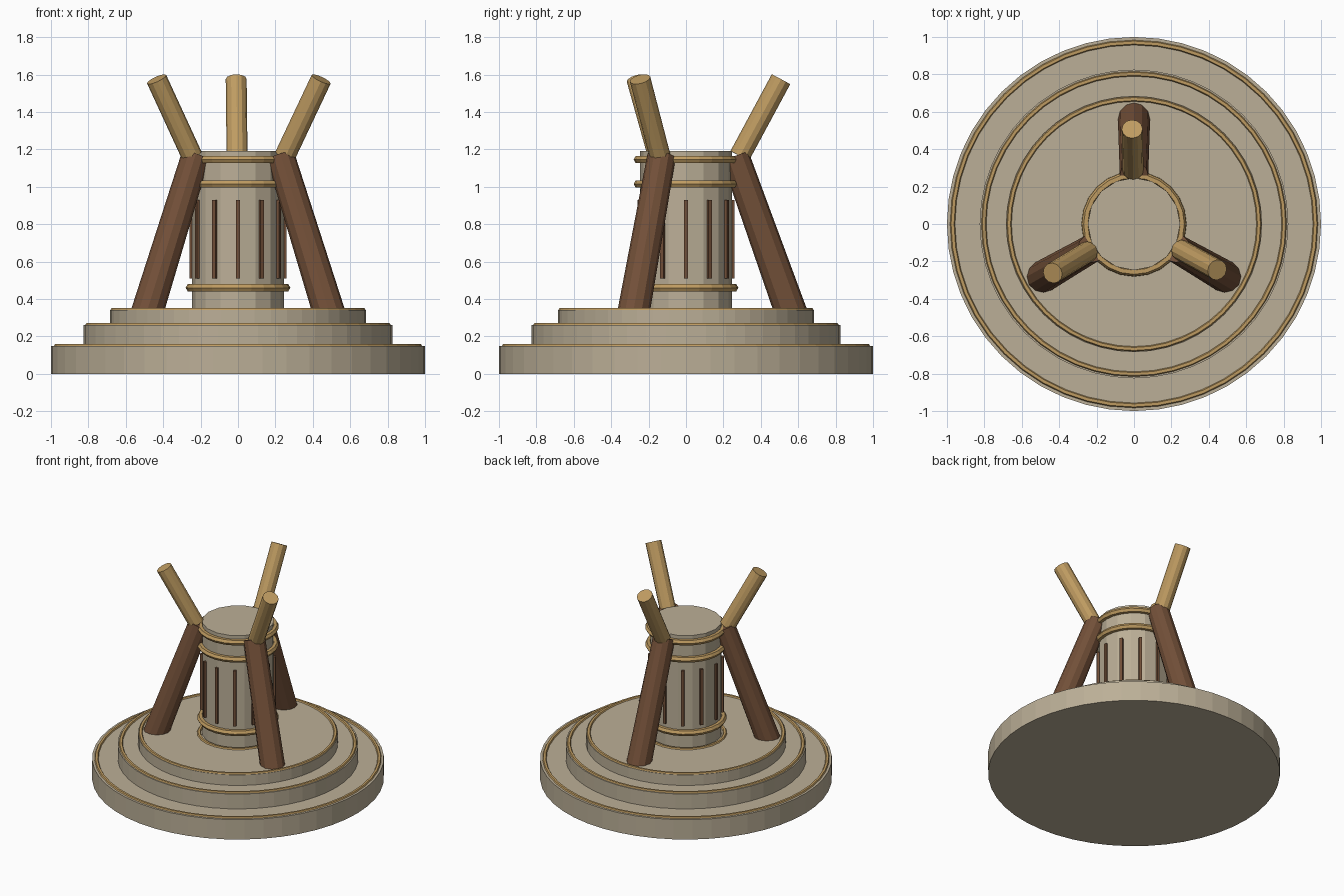
import bpy, math
from mathutils import Vector

if "Cube" in bpy.data.objects:
    bpy.data.objects.remove(bpy.data.objects["Cube"])


def material(name, rgb):
    m = bpy.data.materials.new(name)
    m.diffuse_color = (*rgb, 1)
    m.use_nodes = True
    m.node_tree.nodes["Principled BSDF"].inputs["Base Color"].default_value = m.diffuse_color
    return m


STONE = material("stone", (0.50, 0.43, 0.31))
BRASS = material("brass", (0.52, 0.33, 0.12))
WOOD = material("dark_wood", (0.17, 0.08, 0.04))


def finish(name, mat):
    ob = bpy.context.object
    ob.name = name
    ob.data.materials.append(mat)
    return ob


def rod(name, p0, p1, r0, r1, sides, mat):
    """Tapered cylinder between two points."""
    p0, p1 = Vector(p0), Vector(p1)
    d = p1 - p0
    bpy.ops.mesh.primitive_cone_add(vertices=sides, radius1=r0, radius2=r1,
                                    depth=d.length, location=(p0 + p1) / 2)
    ob = finish(name, mat)
    ob.rotation_euler = d.to_track_quat('Z', 'Y').to_euler()
    return ob


def disc(name, r, z0, z1, sides):
    bpy.ops.mesh.primitive_cylinder_add(vertices=sides, radius=r, depth=z1 - z0,
                                        location=(0, 0, (z0 + z1) / 2))
    return finish(name, STONE)


def ring(name, major, minor, z, segs):
    bpy.ops.mesh.primitive_torus_add(major_radius=major, minor_radius=minor,
                                     major_segments=segs, minor_segments=6,
                                     location=(0, 0, z))
    return finish(name, BRASS)


def polar(r, angle, z):
    a = math.radians(angle)
    return (r * math.cos(a), r * math.sin(a), z)


# Stepped base with inlaid edge rings
tiers = [(1.0, 0.0, 0.15, 0.97), (0.825, 0.15, 0.262, 0.803), (0.685, 0.262, 0.342, 0.668)]
for i, (r, z0, z1, rr) in enumerate(tiers, 1):
    disc(f"base_tier_{i}", r, z0, z1, 48)
    ring(f"base_tier_ring_{i}", rr, 0.016, z1 - 0.005, 48)

# Central column with bands
disc("column", 0.247, 0.34, 1.19, 16)
ring("column_foot_ring", 0.268, 0.016, 0.337, 24)
for i, z in enumerate((0.46, 1.015, 1.145), 1):
    ring(f"column_band_{i}", 0.258, 0.022, z, 24)

# Thin vertical slats around the column
for i in range(12):
    a = math.radians(30 * i)
    bpy.ops.mesh.primitive_cube_add(size=1, location=(0.25 * math.cos(a), 0.25 * math.sin(a), 0.72),
                                    rotation=(0, 0, a), scale=(0.02, 0.02, 0.42))
    finish(f"column_slat_{i + 1}", WOOD)

# Three leaning legs, each carrying a flared post
for i, a in enumerate((90, 210, 330), 1):
    rod(f"leg_{i}", polar(0.582, a, 0.27), polar(0.262, a, 1.165), 0.087, 0.076, 12, WOOD)
    rod(f"post_{i}", polar(0.287, a + 1, 1.165), polar(0.508, a + 1.1, 1.575), 0.056, 0.056, 12, BRASS)
